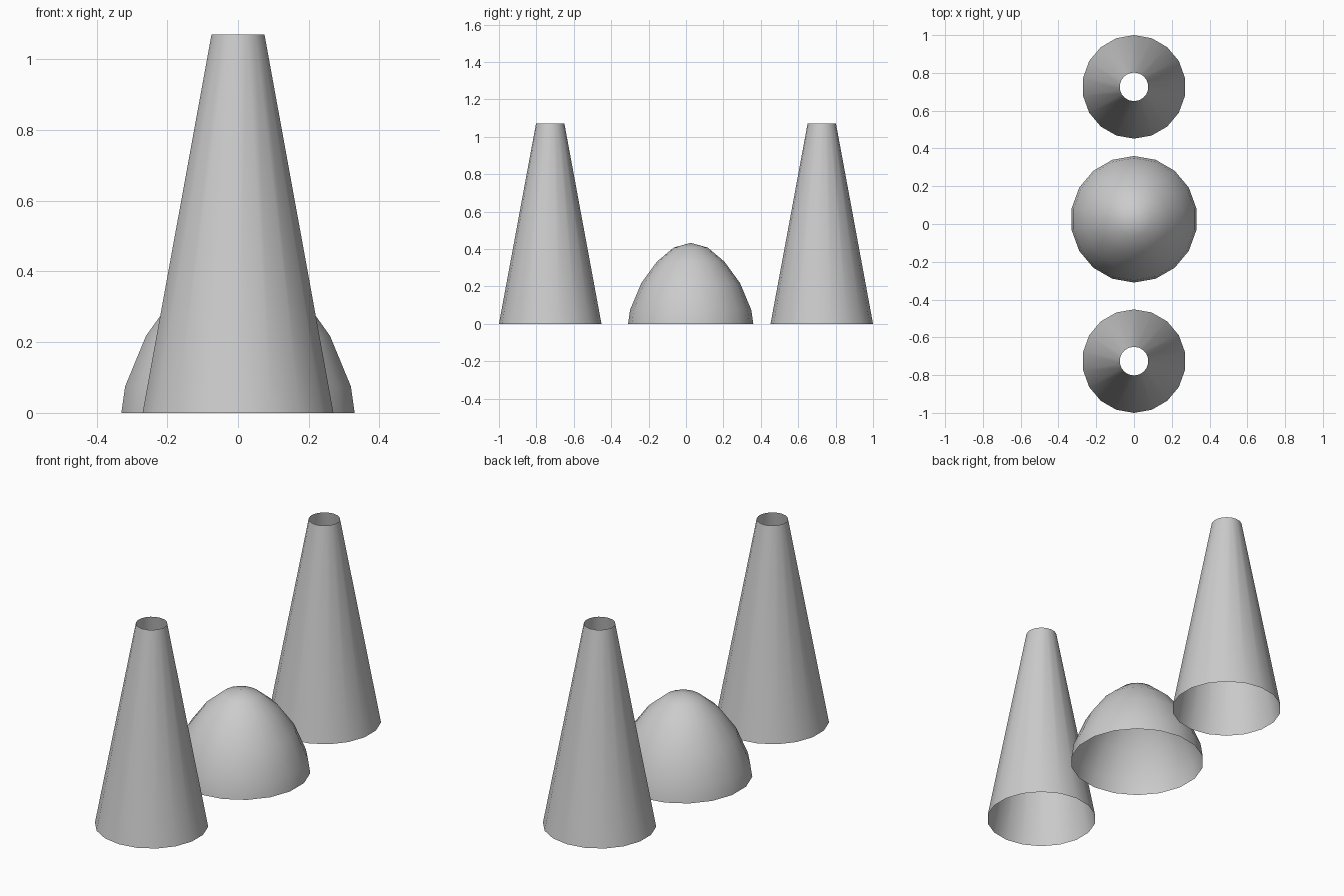
import bpy
import math

SIDES = 18

cube = bpy.data.objects.get("Cube")
if cube:
    bpy.data.objects.remove(cube, do_unlink=True)

# Single plain grey
grey = bpy.data.materials.new("plain_grey")
grey.use_nodes = True
colour = (0.6, 0.6, 0.6, 1)
grey.diffuse_color = colour
grey.node_tree.nodes["Principled BSDF"].inputs["Base Color"].default_value = colour


def revolve(name, profile, y):
    """Thin open shell turned from (radius, height) points; radius 0 is a tip."""
    verts, faces, rings = [], [], []
    for r, z in profile:
        start = len(verts)
        count = SIDES if r > 0 else 1
        for i in range(count):
            a = math.tau * i / SIDES + math.pi / 2
            verts.append((r * math.cos(a), r * math.sin(a), z))
        rings.append([start + i % count for i in range(SIDES)])
    for low, high in zip(rings, rings[1:]):
        for i in range(SIDES):
            j = (i + 1) % SIDES
            face = [low[i], low[j], high[j], high[i]]
            faces.append(list(dict.fromkeys(face)))
    mesh = bpy.data.meshes.new(name)
    mesh.from_pydata(verts, [], faces)
    mesh.materials.append(grey)
    mesh.shade_smooth()
    obj = bpy.data.objects.new(name, mesh)
    obj.location.y = y
    bpy.context.collection.objects.link(obj)
    return obj


# Two hollow tapered towers, open at both ends
for name, side in (("front_cone", -1), ("back_cone", 1)):
    revolve(name, [(0.274, 0), (0.076, 1.07)], side * 0.726)

# Hollow pointed dome between them, open underneath
dome = [(0.335, 0), (0.324, 0.075), (0.264, 0.218),
        (0.181, 0.332), (0.091, 0.408), (0, 0.433)]
revolve("centre_dome", dome, 0.025)
